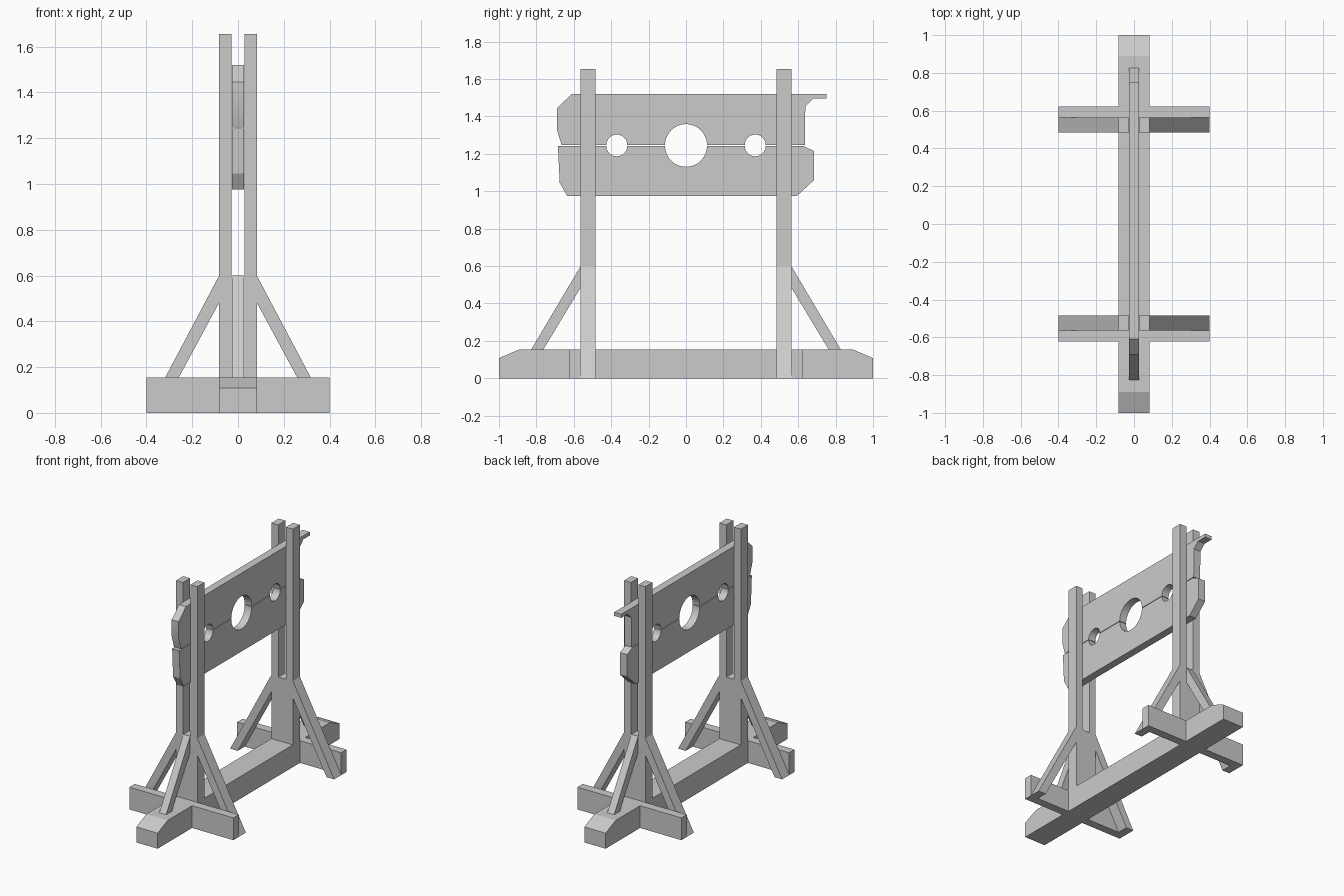
import bpy, bmesh, math
from mathutils import Vector

cube = bpy.data.objects.get("Cube")
if cube:
    bpy.data.objects.remove(cube, do_unlink=True)

grey = bpy.data.materials.new("plain grey")
grey.use_nodes = True
grey.diffuse_color = (0.6, 0.6, 0.6, 1)
grey.node_tree.nodes["Principled BSDF"].inputs["Base Color"].default_value = (0.6, 0.6, 0.6, 1)


def prism(name, profile, axis, low, high):
    """Extrude a closed (horizontal, z) profile along x or y."""
    def place(h, z, d):
        return Vector((d, h, z)) if axis == "x" else Vector((h, d, z))
    bm = bmesh.new()
    face = bm.faces.new([bm.verts.new(place(h, z, low)) for h, z in profile])
    out = bmesh.ops.extrude_face_region(bm, geom=[face])
    moved = [v for v in out["geom"] if isinstance(v, bmesh.types.BMVert)]
    bmesh.ops.translate(bm, verts=moved, vec=place(0, 0, high - low))
    bmesh.ops.recalc_face_normals(bm, faces=bm.faces)
    mesh = bpy.data.meshes.new(name)
    bm.to_mesh(mesh)
    bm.free()
    mesh.materials.append(grey)
    obj = bpy.data.objects.new(name, mesh)
    bpy.context.collection.objects.link(obj)
    return obj


def rect(a, b, bottom, top):
    return [(a, bottom), (b, bottom), (b, top), (a, top)]


def notched_edge(side, seam):
    """Seam edge from -y to +y with half-round cut-outs; side is +1 up, -1 down."""
    points = []
    for centre, radius in ((-0.37, 0.056), (0, 0.112), (0.37, 0.056)):
        for i in range(25):
            t = math.pi * (1 - i / 24)
            points.append((centre + radius * math.cos(t),
                           seam + side * radius * math.sin(t)))
    return points


W = 0.082       # half width of the frame
GAP = 0.029     # half width of the slot between posts
FOOT = 0.155    # height of the base timbers
IN, OUT = 0.485, 0.563

# Long base beam with chamfered ends
prism("base_beam", [(-1, 0), (1, 0), (1, 0.108), (0.89, FOOT), (-0.89, FOOT), (-1, 0.108)],
      "x", -W, W)

for end, s in (("front", -1), ("back", 1)):
    near, far = sorted((s * IN, s * OUT))
    # Cross foot and filler block between the posts
    prism(end + "_cross_foot", rect(-0.4, 0.4, 0, FOOT), "y", *sorted((s * OUT, s * 0.622)))
    prism(end + "_post_filler", rect(near, far, 0.015, 0.597), "x", -GAP, GAP)
    # Outward brace down to the end of the beam
    prism(end + "_end_brace", [(s * OUT, 0.6), (s * 0.83, 0.15), (s * 0.765, 0.15), (s * OUT, 0.485)],
          "x", -0.026, 0.026)
    for side, m in (("left", 1), ("right", -1)):
        prism(f"{end}_{side}_post", rect(near, far, 0.015, 1.655), "x", *sorted((m * GAP, m * W)))
        prism(f"{end}_{side}_brace", [(m * W, 0.6), (m * 0.4, 0), (m * 0.342, 0), (m * W, 0.482)],
              "y", near, far)

# Lower board
lower = prism("lower_board",
              [(-0.685, 1.243)] + notched_edge(-1, 1.243) +
              [(0.625, 1.243), (0.685, 1.215), (0.685, 1.06), (0.593, 0.975),
               (-0.635, 0.975), (-0.675, 1.045)], "x", -0.027, 0.027)

# Upper board with its lifting handle
upper = prism("upper_board",
              [(-0.665, 1.247)] + notched_edge(1, 1.247) +
              [(0.635, 1.247), (0.638, 1.455), (0.68, 1.495), (0.75, 1.495), (0.75, 1.52),
               (-0.61, 1.52), (-0.69, 1.445), (-0.69, 1.33)], "x", -0.027, 0.027)

# Smooth the round cut-outs, keep the timber edges sharp
bpy.ops.object.select_all(action="DESELECT")
for board in (lower, upper):
    board.select_set(True)
bpy.context.view_layer.objects.active = upper
bpy.ops.object.shade_smooth_by_angle(angle=math.radians(20))
